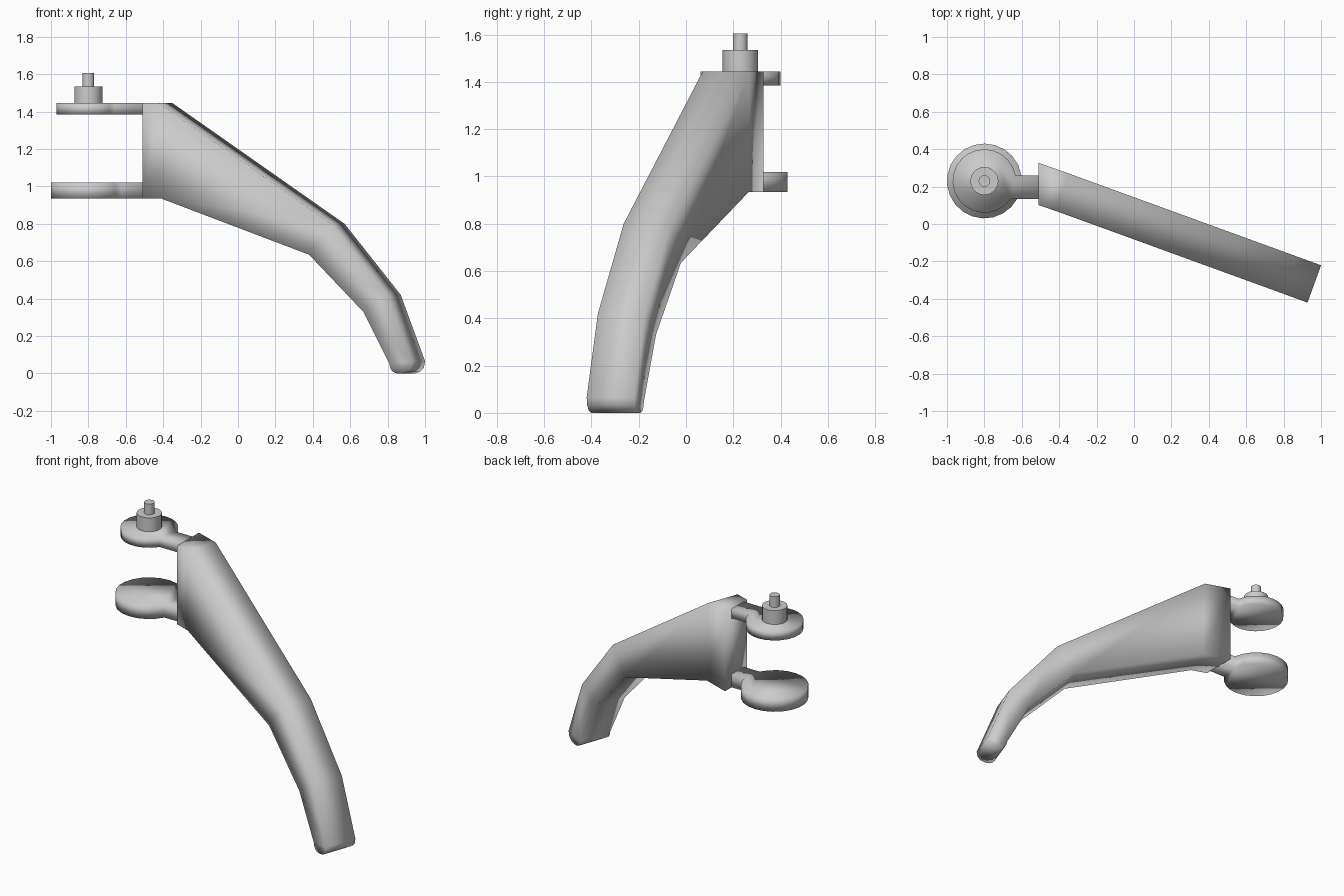
import bpy, bmesh, math

if "Cube" in bpy.data.objects:
    bpy.data.objects.remove(bpy.data.objects["Cube"])

TILT = math.radians(-20)          # lever runs forward at this angle in plan
HALF = 0.106                      # half thickness of the lever
CX, CY = -0.80, 0.23              # pivot axis


def make_object(name, bm, angle=None):
    bmesh.ops.recalc_face_normals(bm, faces=bm.faces)
    me = bpy.data.meshes.new(name)
    bm.to_mesh(me)
    bm.free()
    ob = bpy.data.objects.new(name, me)
    bpy.context.collection.objects.link(ob)
    bpy.ops.object.select_all(action='DESELECT')
    ob.select_set(True)
    bpy.context.view_layer.objects.active = ob
    if angle is None:
        bpy.ops.object.shade_smooth()
    else:
        bpy.ops.object.shade_smooth_by_angle(angle=math.radians(angle))
    return ob


# Lever: paired upper and lower profile points (x, z), given thickness across
def lever():
    upper = [(-0.51, 1.445), (-0.386, 1.445), (0.534, 0.80), (0.834, 0.42),
             (0.964, 0.065), (0.957, 0.03), (0.938, 0.009), (0.91, 0)]
    lower = [(-0.51, 0.935), (-0.374, 0.935), (0.416, 0.635), (0.706, 0.33),
             (0.846, 0.05), (0.852, 0.025), (0.865, 0.008), (0.885, 0)]
    bm = bmesh.new()

    def vert(x, z, side, cut):
        slope = math.tan(TILT)
        if cut:                   # square end, cut straight along x
            return bm.verts.new((x, 0.214 + side * HALF / math.cos(TILT), z))
        y = -0.32 + slope * (x - 0.9625)
        return bm.verts.new((x - side * HALF * math.sin(TILT),
                             y + side * HALF * math.cos(TILT), z))

    rings = []
    for i, (u, l) in enumerate(zip(upper, lower)):
        rings.append([vert(*u, -1, i == 0), vert(*u, 1, i == 0),
                      vert(*l, 1, i == 0), vert(*l, -1, i == 0)])
    for a, b in zip(rings, rings[1:]):
        for k in range(4):
            j = (k + 1) % 4
            bm.faces.new((a[k], a[j], b[j], b[k]))
    bm.faces.new(rings[0])
    bm.faces.new(rings[-1])
    make_object("lever", bm)


# Hinge plate: disc outline that runs into a straight tab
def hinge_plate(name, r, z0, z1, sides=20):
    lo, hi = -0.095, 0.03
    a0, a1 = math.asin(hi / r), 2 * math.pi + math.asin(lo / r)
    pts = [(CX + r * math.cos(a0 + (a1 - a0) * i / sides),
            CY + r * math.sin(a0 + (a1 - a0) * i / sides)) for i in range(sides + 1)]
    pts += [(-0.505, CY + lo), (-0.505, CY + hi)]
    bm = bmesh.new()
    face = bm.faces.new([bm.verts.new((x, y, z0)) for x, y in pts])
    ext = bmesh.ops.extrude_face_region(bm, geom=[face], use_keep_orig=True)
    new = [g for g in ext["geom"] if isinstance(g, bmesh.types.BMVert)]
    bmesh.ops.translate(bm, verts=new, vec=(0, 0, z1 - z0))
    make_object(name, bm, 100)


def pin(name, r, z0, z1):
    bm = bmesh.new()
    bmesh.ops.create_cone(bm, cap_ends=True, segments=20, radius1=r, radius2=r, depth=z1 - z0)
    bmesh.ops.translate(bm, verts=bm.verts, vec=(CX, CY, (z0 + z1) / 2))
    make_object(name, bm, 40)


lever()
hinge_plate("lower_hinge_plate", 0.20, 0.935, 1.02)
hinge_plate("upper_hinge_plate", 0.17, 1.385, 1.445)
pin("pivot_collar", 0.075, 1.44, 1.535)
pin("pivot_pin", 0.031, 1.53, 1.605)
